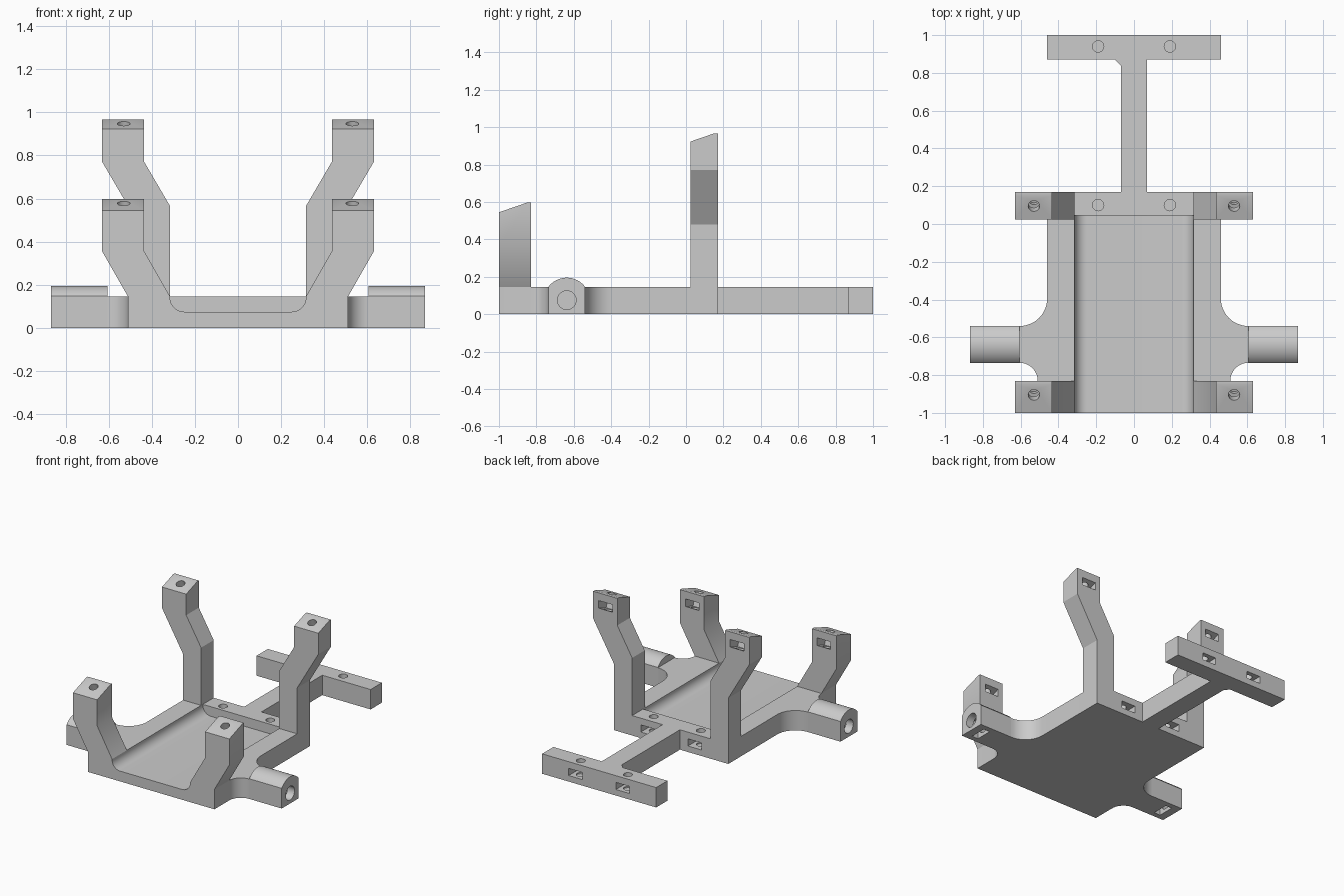
import bpy, bmesh, math
from mathutils import Matrix, Vector

cube = bpy.data.objects.get("Cube")
if cube:
    bpy.data.objects.remove(cube, do_unlink=True)

grey = bpy.data.materials.new("plain grey")
grey.use_nodes = True
grey.diffuse_color = (0.6, 0.6, 0.6, 1)
grey.node_tree.nodes["Principled BSDF"].inputs["Base Color"].default_value = (0.6, 0.6, 0.6, 1)

PLATE = 0.145      # plate thickness
TILT = math.radians(19)


def finish(name, bm):
    bmesh.ops.recalc_face_normals(bm, faces=bm.faces)
    mesh = bpy.data.meshes.new(name)
    bm.to_mesh(mesh)
    bm.free()
    mesh.materials.append(grey)
    obj = bpy.data.objects.new(name, mesh)
    bpy.context.collection.objects.link(obj)
    return obj


def prism(points, axis, start, end):
    """Extrude a flat outline along the named axis."""
    place = {"x": lambda p, d: (d, *p),
             "y": lambda p, d: (p[0], d, p[1]),
             "z": lambda p, d: (*p, d)}[axis]
    bm = bmesh.new()
    face = bm.faces.new([bm.verts.new(place(p, start)) for p in points])
    side = bmesh.ops.extrude_face_region(bm, geom=[face])["geom"]
    shift = Vector(place((0, 0), end - start))
    bmesh.ops.translate(bm, vec=shift, verts=[v for v in side if isinstance(v, bmesh.types.BMVert)])
    return bm


def arc(cx, cy, radius, start, end, steps=12):
    angles = [math.radians(start + (end - start) * i / steps) for i in range(steps + 1)]
    return [(cx + radius * math.cos(a), cy + radius * math.sin(a)) for a in angles]


def rod(matrix, radius, depth):
    bm = bmesh.new()
    bmesh.ops.create_cone(bm, cap_ends=True, segments=32, radius1=radius,
                          radius2=radius, depth=depth, matrix=matrix)
    return finish("hole_cutter", bm)


def block(matrix, size):
    bm = bmesh.new()
    bmesh.ops.create_cube(bm, size=1, matrix=matrix @ Matrix.Diagonal((*size, 1)))
    return finish("slot_cutter", bm)


def carve(obj, cutters):
    bpy.ops.object.select_all(action="DESELECT")
    bpy.context.view_layer.objects.active = obj
    obj.select_set(True)
    for cutter in cutters:
        cutter.hide_render = True
        mod = obj.modifiers.new("cut", "BOOLEAN")
        mod.operation, mod.solver, mod.object = "DIFFERENCE", "EXACT", cutter
        bpy.ops.object.modifier_apply(modifier=mod.name)
        bpy.data.objects.remove(cutter, do_unlink=True)
    bpy.ops.object.shade_smooth_by_angle(angle=math.radians(30))


def screw_seat(x, y, z, tilt=0.0, slot_drop=0.075, depth=0.11):
    """Blind screw hole from above plus a nut slot open to the back."""
    seat = Matrix.Translation((x, y, z)) @ Matrix.Rotation(tilt, 4, "X")
    return [rod(seat, 0.03, 2 * depth),
            block(seat @ Matrix.Translation((0, 0.05, -slot_drop)), (0.11, 0.2, 0.052))]


# Base frame: plate, flared shoulders and the T shaped tail
half = [(0.51, -1), *arc(0.605, -0.83, 0.095, 180, 90),
        *arc(0.605, -0.395, 0.145, 270, 180),
        (0.46, 0.17), (0.07, 0.17), (0.07, 0.87), (0.46, 0.87), (0.46, 1)]
other = [(-x, y) for x, y in half]
corner = other.index((-0.07, 0.87))
other[corner:corner + 1] = [(-0.07, 0.84), (-0.10, 0.87)]
base = finish("base_frame", prism(half + other[::-1], "z", 0, PLATE))

# Rounded channel along the plate, then screw seats
channel = [(-0.315, 0.3), *arc(-0.25, 0.14, 0.065, 180, 270),
           *arc(0.25, 0.14, 0.065, 270, 360), (0.315, 0.3)]
cuts = [finish("channel_cutter", prism(channel, "y", -1.1, 0.045))]
for y in (0.10, 0.94):
    for x in (-0.19, 0.19):
        cuts += screw_seat(x, y, PLATE)
carve(base, cuts)


def leg(name, side, inner, outer, y0, y1, top):
    """Cranked post with a sloping top and a screw seat."""
    outline = inner + [(0.435, top), (0.63, top)] + outer
    bm = prism([(side * x, z) for x, z in outline], "y", y0, y1)
    slope = Vector((0, -math.sin(TILT), math.cos(TILT)))
    ridge = Vector((0, y1 - 0.018, top))
    cut = bmesh.ops.bisect_plane(bm, geom=bm.verts[:] + bm.edges[:] + bm.faces[:],
                                 plane_co=ridge, plane_no=slope, clear_outer=True)
    rim = [e for e in cut["geom_cut"] if isinstance(e, bmesh.types.BMEdge)]
    bmesh.ops.holes_fill(bm, edges=[e for e in bm.edges if e.is_boundary] or rim, sides=0)
    obj = finish(name, bm)
    hole_y = y1 - 0.075
    hole_z = top - (ridge.y - hole_y) * math.tan(TILT)
    carve(obj, screw_seat(side * 0.53, hole_y, hole_z, TILT, 0.085, 0.14))


# Legs and pivot arms on both sides
arm = [(-0.735, 0), (-0.54, 0), *arc(-0.6375, 0.072, 0.123, 37.6, 142.4, 20)]
for side, label in ((1, "left"), (-1, "right")):
    leg("front_leg_" + label, side, [(0.315, PLATE), (0.435, 0.355)],
        [(0.63, 0.355), (0.51, PLATE)], -1, -0.83, 0.597)
    leg("rear_leg_" + label, side, [(0.315, PLATE), (0.315, 0.565), (0.435, 0.77)],
        [(0.63, 0.77), (0.46, 0.48), (0.46, PLATE)], 0.025, 0.17, 0.967)

    pivot = finish("pivot_arm_" + label, prism(arm, "x", side * 0.605, side * 0.867))
    bore = Matrix.Translation((side * 0.8, -0.6375, 0.075)) @ Matrix.Rotation(math.pi / 2, 4, "Y")
    slot = Matrix.Translation((side * 0.785, -0.6375, 0.04))
    carve(pivot, [rod(bore, 0.05, 0.25), block(slot, (0.05, 0.12, 0.17))])
